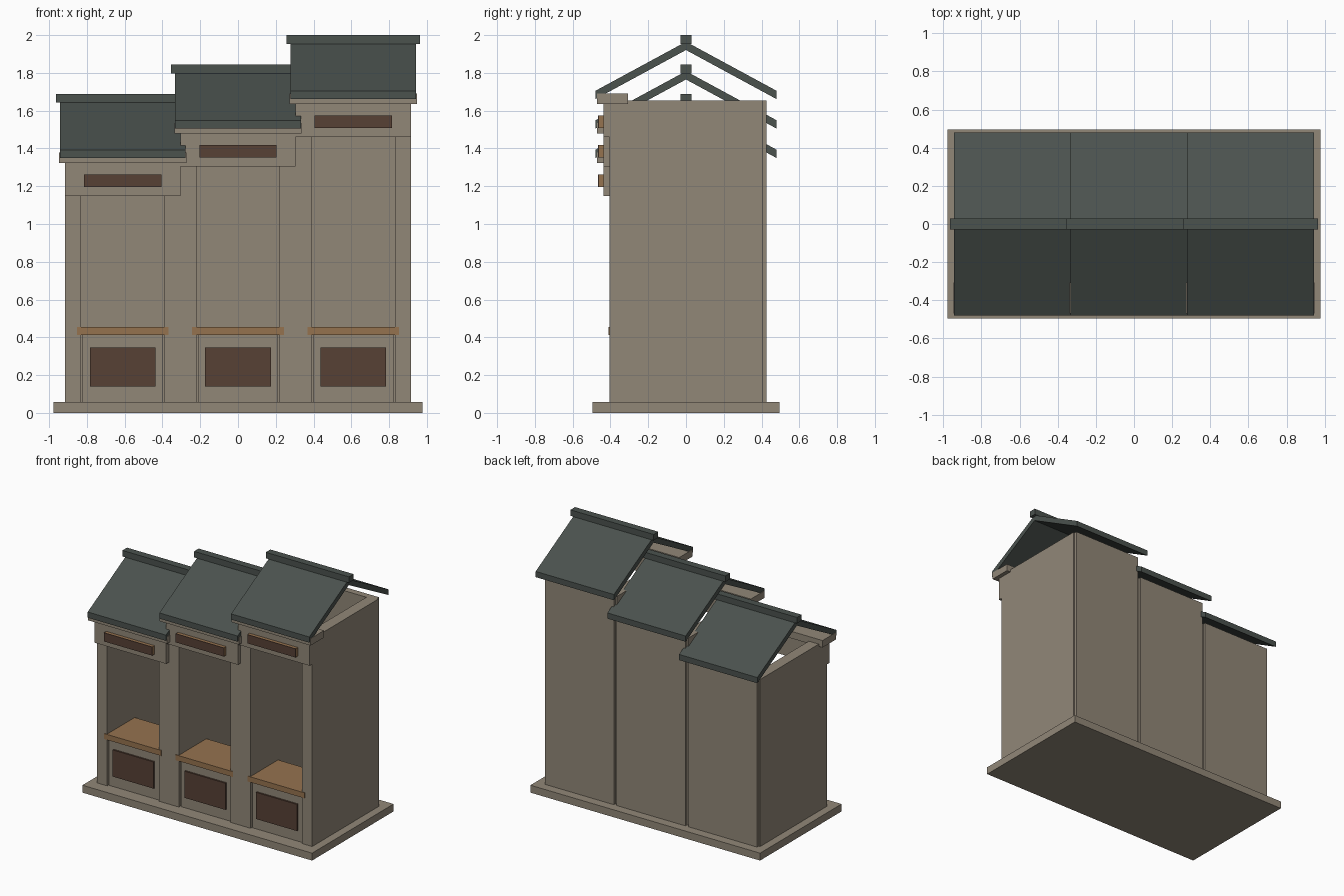
import bpy, bmesh

if "Cube" in bpy.data.objects:
    bpy.data.objects.remove(bpy.data.objects["Cube"])


def material(name, rgb):
    m = bpy.data.materials.new(name)
    m.diffuse_color = (*rgb, 1)
    m.use_nodes = True
    m.node_tree.nodes["Principled BSDF"].inputs["Base Color"].default_value = m.diffuse_color
    return m


STONE = material("warm grey stone", (0.285, 0.243, 0.187))
SLATE = material("dark slate", (0.070, 0.084, 0.076))
WOOD = material("light wood", (0.30, 0.17, 0.078))
DARK = material("dark brown wood", (0.095, 0.053, 0.036))


def prism(name, profile, x0, x1, mat):
    """Extrude a (y, z) outline along x."""
    bm = bmesh.new()
    face = bm.faces.new([bm.verts.new((x0, y, z)) for y, z in profile])
    ext = bmesh.ops.extrude_face_region(bm, geom=[face])
    moved = [v for v in ext["geom"] if isinstance(v, bmesh.types.BMVert)]
    bmesh.ops.translate(bm, verts=moved, vec=(x1 - x0, 0, 0))
    bmesh.ops.recalc_face_normals(bm, faces=bm.faces)
    me = bpy.data.meshes.new(name)
    bm.to_mesh(me)
    bm.free()
    me.materials.append(mat)
    ob = bpy.data.objects.new(name, me)
    bpy.context.collection.objects.link(ob)
    return ob


def box(name, x0, x1, y0, y1, z0, z1, mat):
    return prism(name, [(y0, z0), (y1, z0), (y1, z1), (y0, z1)], x0, x1, mat)


# Plinth under all three bays
box("base_slab", -0.977, 0.977, -0.495, 0.495, 0, 0.057, STONE)

FLOOR = 0.057
for i, side in enumerate(("left", "middle", "right")):
    c = (i - 1) * 0.61          # bay centre
    d = i * 0.156               # step up per bay
    top = 1.342 + d

    def part(name, half, y0, y1, z0, z1, mat):
        return box(f"{side}_{name}", c - half, c + half, y0, y1, z0, z1, mat)

    # Side walls and back panel; the bay is open at front and top
    for s, n in ((-1, "wall_a"), (1, "wall_b")):
        a, b = sorted((c + s * 0.22, c + s * 0.305))
        box(f"{side}_{n}", a, b, -0.405, 0.405, FLOOR, top, STONE)
    part("back_panel", 0.293, 0.375, 0.425, FLOOR, top, STONE)

    # Stall front, dark panel and counter
    part("stall_front", 0.213, -0.39, -0.35, FLOOR, 0.415, STONE)
    part("stall_panel", 0.174, -0.403, -0.385, 0.14, 0.345, DARK)
    part("counter", 0.243, -0.41, -0.07, 0.413, 0.455, WOOD)

    # Lintel, sign board and cornice
    part("lintel", 0.305, -0.437, -0.36, 1.148 + d, 1.325 + d, STONE)
    part("sign_board", 0.205, -0.460, -0.43, 1.195 + d, 1.262 + d, WOOD)
    part("sign_face", 0.205, -0.465, -0.460, 1.195 + d, 1.262 + d, DARK)
    part("cornice", 0.337, -0.47, -0.307, 1.324 + d, 1.378 + d, STONE)

    # Open gable roof and ridge cap
    eave, peak, t = 1.393 + d, 1.653 + d, 0.044
    prism(f"{side}_roof",
          [(-0.48, eave - t), (0, peak - t), (0.48, eave - t),
           (0.48, eave), (0, peak), (-0.48, eave)],
          c - 0.333, c + 0.333, SLATE)
    part("ridge_cap", 0.354, -0.028, 0.028, 1.642 + d, 1.688 + d, SLATE)
